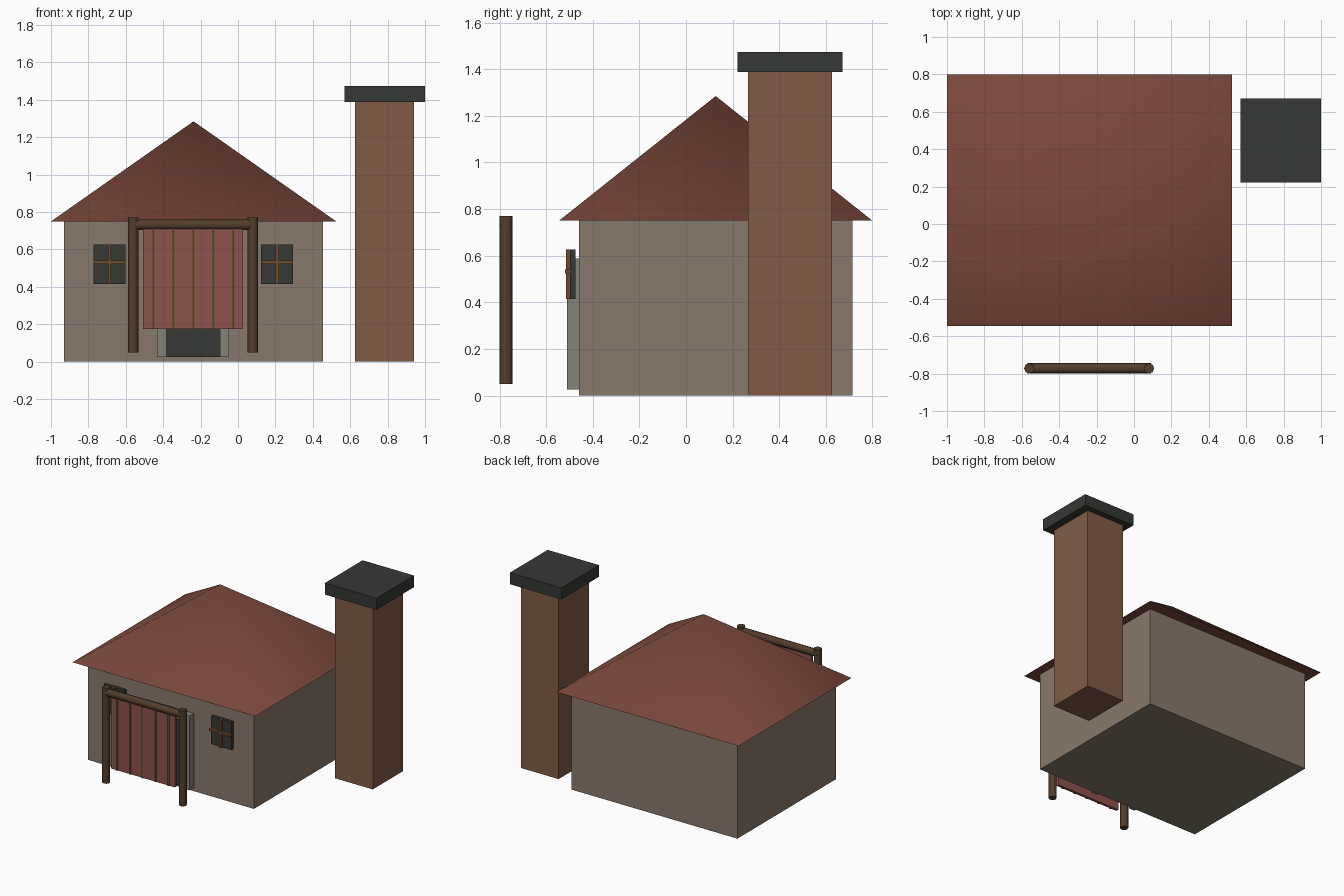
import bpy
from math import radians, pi

if "Cube" in bpy.data.objects:
    bpy.data.objects.remove(bpy.data.objects["Cube"])


def material(name, rgb):
    m = bpy.data.materials.new(name)
    m.diffuse_color = (*rgb, 1)
    m.use_nodes = True
    m.node_tree.nodes["Principled BSDF"].inputs["Base Color"].default_value = m.diffuse_color
    return m


STONE = material("stone", (0.25, 0.19, 0.145))
TILE = material("roof_tile", (0.20, 0.065, 0.045))
BRICK = material("brick", (0.22, 0.105, 0.06))
DARK = material("dark_slate", (0.035, 0.04, 0.034))
TRIM = material("door_trim", (0.23, 0.23, 0.185))
WOOD = material("wood", (0.085, 0.047, 0.025))
BAR = material("window_wood", (0.15, 0.07, 0.03))
CLOTH = material("cloth", (0.27, 0.085, 0.07))
CORD = material("cord", (0.20, 0.14, 0.04))


def box(name, x, y, z, mat):
    """Box from (min, max) pairs on each axis."""
    bpy.ops.mesh.primitive_cube_add(size=1, location=[sum(p) / 2 for p in (x, y, z)])
    o = bpy.context.object
    o.name = name
    o.scale = [p[1] - p[0] for p in (x, y, z)]
    bpy.ops.object.transform_apply(location=False, rotation=False, scale=True)
    o.data.materials.append(mat)
    return o


def rod(name, loc, radius, length, mat, sides=8, along_x=False):
    rot = (0, pi / 2, 0) if along_x else (0, 0, 0)
    bpy.ops.mesh.primitive_cylinder_add(vertices=sides, radius=radius, depth=length,
                                        location=loc, rotation=rot)
    o = bpy.context.object
    o.name = name
    o.data.materials.append(mat)
    bpy.ops.object.shade_smooth_by_angle(angle=radians(50))
    return o


CX = -0.24  # centre line of the house

# House body
box("house_walls", (-0.93, 0.455), (-0.46, 0.715), (0, 0.75), STONE)

# Hipped roof: a four-sided cone stretched to the eaves
bpy.ops.mesh.primitive_cone_add(vertices=4, radius1=0.5 ** 0.5, radius2=0, depth=0.535,
                                rotation=(0, 0, pi / 4))
roof = bpy.context.object
roof.name = "roof"
bpy.ops.object.transform_apply(location=False, rotation=True, scale=False)
roof.scale = (1.525, 1.345, 1)
roof.location = (-0.2375, 0.1275, 0.75 + 0.535 / 2)
bpy.ops.object.transform_apply(location=False, rotation=False, scale=True)
roof.data.materials.append(TILE)
bpy.ops.object.shade_smooth_by_angle(angle=radians(65))

# Chimney
box("chimney_stack", (0.625, 0.94), (0.265, 0.627), (0, 1.39), BRICK)
box("chimney_cap", (0.57, 1.0), (0.222, 0.672), (1.388, 1.475), DARK)

# Windows with crossed bars
for side, wx in (("left", -0.687), ("right", 0.209)):
    box(f"{side}_window_pane", (wx - 0.086, wx + 0.086), (-0.497, -0.474), (0.415, 0.626), DARK)
    box(f"{side}_window_upright", (wx - 0.009, wx + 0.009), (-0.515, -0.495), (0.415, 0.626), BAR)
    box(f"{side}_window_crossbar", (wx - 0.086, wx + 0.086), (-0.519, -0.495), (0.523, 0.541), BAR)

# Doorway
box("door", (CX - 0.145, CX + 0.145), (-0.49, -0.455), (0.025, 0.54), DARK)
for s, side in ((-1, "left"), (1, "right")):
    a, b = sorted((CX + s * 0.143, CX + s * 0.193))
    box(f"{side}_door_jamb", (a, b), (-0.51, -0.455), (0.025, 0.587), TRIM)
box("door_lintel", (CX - 0.143, CX + 0.143), (-0.51, -0.455), (0.537, 0.587), TRIM)

# Free-standing timber frame
FY = -0.772
for s, side in ((-1, "left"), (1, "right")):
    rod(f"{side}_post", (CX + s * 0.32, FY, 0.41), 0.028, 0.72, WOOD)
rod("top_beam", (CX, FY, 0.732), 0.028, 0.66, WOOD, along_x=True)

# Hanging cloth with vertical cords
box("hanging_cloth", (CX - 0.267, CX + 0.267), (-0.792, -0.772), (0.175, 0.71), CLOTH)
for i in range(5):
    rod(f"cloth_cord_{i + 1}", (CX + (i - 2) * 0.107, -0.793, 0.44), 0.008, 0.53, CORD, sides=6)
